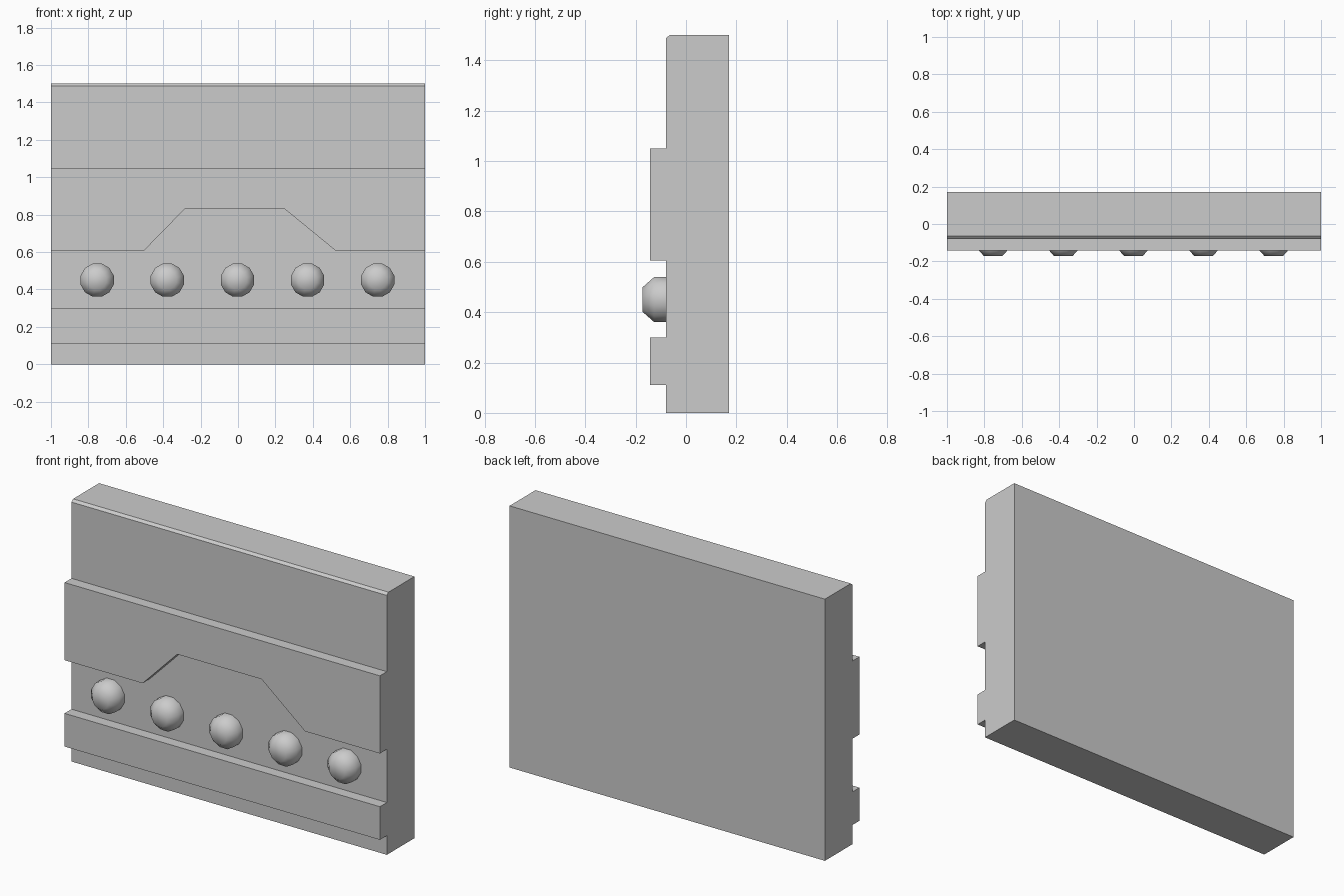
import bpy, bmesh
from math import cos, sin, pi

if "Cube" in bpy.data.objects:
    bpy.data.objects.remove(bpy.data.objects["Cube"])


def make_object(name, bm, smooth=False):
    bmesh.ops.recalc_face_normals(bm, faces=bm.faces)
    for f in bm.faces:
        f.smooth = smooth
    mesh = bpy.data.meshes.new(name)
    bm.to_mesh(mesh)
    bm.free()
    obj = bpy.data.objects.new(name, mesh)
    bpy.context.collection.objects.link(obj)
    return obj


def prism(name, points, offset):
    """Extrude a closed outline of 3D points along an offset."""
    bm = bmesh.new()
    face = bm.faces.new([bm.verts.new(p) for p in points])
    ext = bmesh.ops.extrude_face_region(bm, geom=[face])
    moved = [v for v in ext["geom"] if isinstance(v, bmesh.types.BMVert)]
    bmesh.ops.translate(bm, verts=moved, vec=offset)
    if not face.is_valid or len(bm.faces) < len(points) + 2:
        bm.faces.new([v for v in bm.verts if v not in moved])
    return make_object(name, bm)


WALL, BAND, BACK = -0.08, -0.143, 0.17

# Wall slab with a small bevel on its top front edge
slab = [(BACK, 0), (WALL, 0), (WALL, 1.487), (WALL + 0.015, 1.5), (BACK, 1.5)]
prism("wall_slab", [(-1, y, z) for y, z in slab], (2, 0, 0))

# Raised bands, the upper one with a trapezoid notch
lower = [(-1, 0.11), (1, 0.11), (1, 0.30), (-1, 0.30)]
upper = [(-1, 0.605), (-0.505, 0.605), (-0.285, 0.83), (0.25, 0.83),
         (0.525, 0.605), (1, 0.605), (1, 1.05), (-1, 1.05)]
for name, outline in (("lower_band", lower), ("upper_band", upper)):
    prism(name, [(x, BAND, z) for x, z in outline], (0, WALL - BAND, 0))


# Row of chamfered round studs
def stud(name, x, z, sides=12):
    bm = bmesh.new()
    rings = []
    for r, y in ((0.092, WALL), (0.092, -0.127), (0.051, -0.172)):
        angles = [2 * pi * (i + 0.5) / sides for i in range(sides)]
        rings.append([bm.verts.new((x + r * cos(a), y, z + r * sin(a))) for a in angles])
    for a, b in zip(rings, rings[1:]):
        for i in range(sides):
            j = (i + 1) % sides
            bm.faces.new((a[i], a[j], b[j], b[i]))
    bm.faces.new(rings[-1])
    # Open at the wall: orient outward using a temporary back cap
    cap = bm.faces.new(rings[0][::-1])
    bmesh.ops.recalc_face_normals(bm, faces=bm.faces)
    bmesh.ops.delete(bm, geom=[cap], context="FACES_ONLY")
    make_object(name, bm, smooth=True)


for i in range(5):
    stud(f"stud_{i + 1}", -0.753 + i * 0.375, 0.45)
